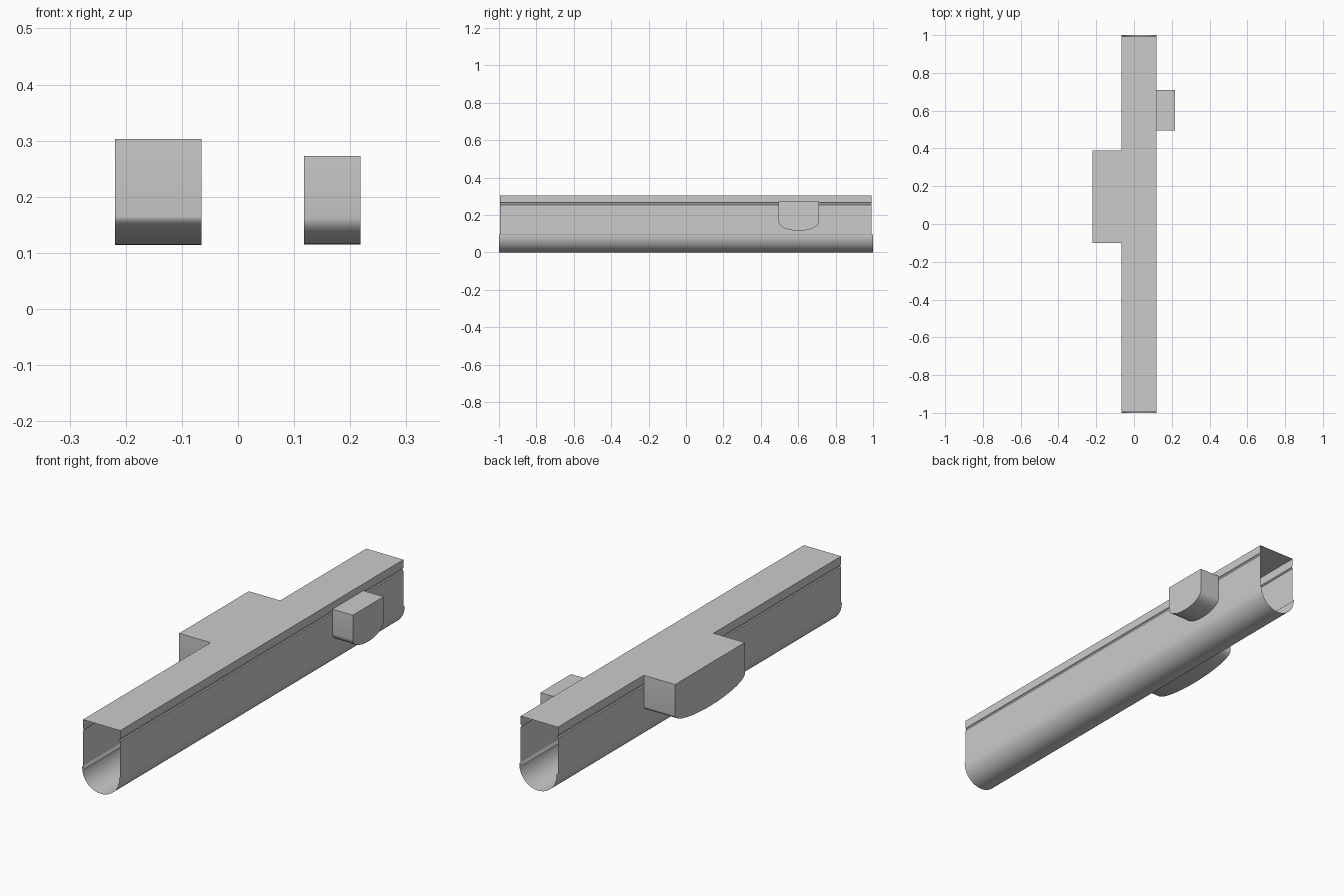
import bpy, math

if "Cube" in bpy.data.objects:
    bpy.data.objects.remove(bpy.data.objects["Cube"])

CX, R = 0.0265, 0.0915      # channel centre and half width
TOP = 0.303


def add_mesh(name, verts, faces, smooth=True):
    mesh = bpy.data.meshes.new(name)
    mesh.from_pydata(verts, [], faces)
    obj = bpy.data.objects.new(name, mesh)
    bpy.context.collection.objects.link(obj)
    if smooth:
        bpy.ops.object.select_all(action='DESELECT')
        obj.select_set(True)
        bpy.context.view_layer.objects.active = obj
        bpy.ops.object.shade_smooth_by_angle(angle=math.radians(30))
    return obj


def sheet(name, profile, y0, y1):
    """Sweep an open xz profile along y as a thin sheet."""
    n = len(profile)
    verts = [(x, y, z) for y in (y0, y1) for x, z in profile]
    faces = [(i, i + 1, n + i + 1, n + i) for i in range(n - 1)]
    return add_mesh(name, verts, faces)


def side_outlet(name, x_in, x_out, y0, y1, top, spring, bottom, n=24):
    """Arched-bottom box, open toward the channel and capped at its outer end."""
    cy, ry, rz = (y0 + y1) / 2, (y1 - y0) / 2, spring - bottom
    loop = [(y0, top)]
    for i in range(n + 1):
        a = math.pi * i / n
        loop.append((cy - ry * math.cos(a), spring - rz * math.sin(a)))
    loop.append((y1, top))
    m = len(loop)
    verts = [(x, y, z) for x in (x_in, x_out) for y, z in loop]
    faces = [(i, (i + 1) % m, m + (i + 1) % m, m + i) for i in range(m)]
    cap = list(range(m, 2 * m))
    if x_out < x_in:
        faces = [f[::-1] for f in faces]
        cap.reverse()
    faces.append(cap)
    return add_mesh(name, verts, faces)


# rounded gutter along the bottom
arc = [(CX - R * math.cos(math.pi * i / 40), R - R * math.sin(math.pi * i / 40))
       for i in range(41)]
gutter = [(CX - R, 0.096)] + arc + [(CX + R, 0.096)]
sheet("gutter", gutter, -1.0, 1.0)

# side walls with a shallow groove near the top and a small folded bottom lip
for side, label in ((-1, "left"), (1, "right")):
    wall = [(0.006, 0.083), (0.003, 0.092), (0, 0.097), (0, 0.254), (0.004, 0.257),
            (0.004, 0.263), (0, 0.266), (0, TOP)]
    wall = [(CX + side * (R - inset), z) for inset, z in wall]
    sheet(label + "_wall", wall, -0.995, 0.992)

# flat cover
sheet("cover", [(CX - R, TOP), (CX + R, TOP)], -0.995, 0.992)

# side outlets
side_outlet("left_outlet", CX - R, -0.219, -0.1, 0.389, TOP, 0.165, 0.114, 40)
side_outlet("right_outlet", CX + R, 0.218, 0.495, 0.71, 0.273, 0.163, 0.115, 16)
